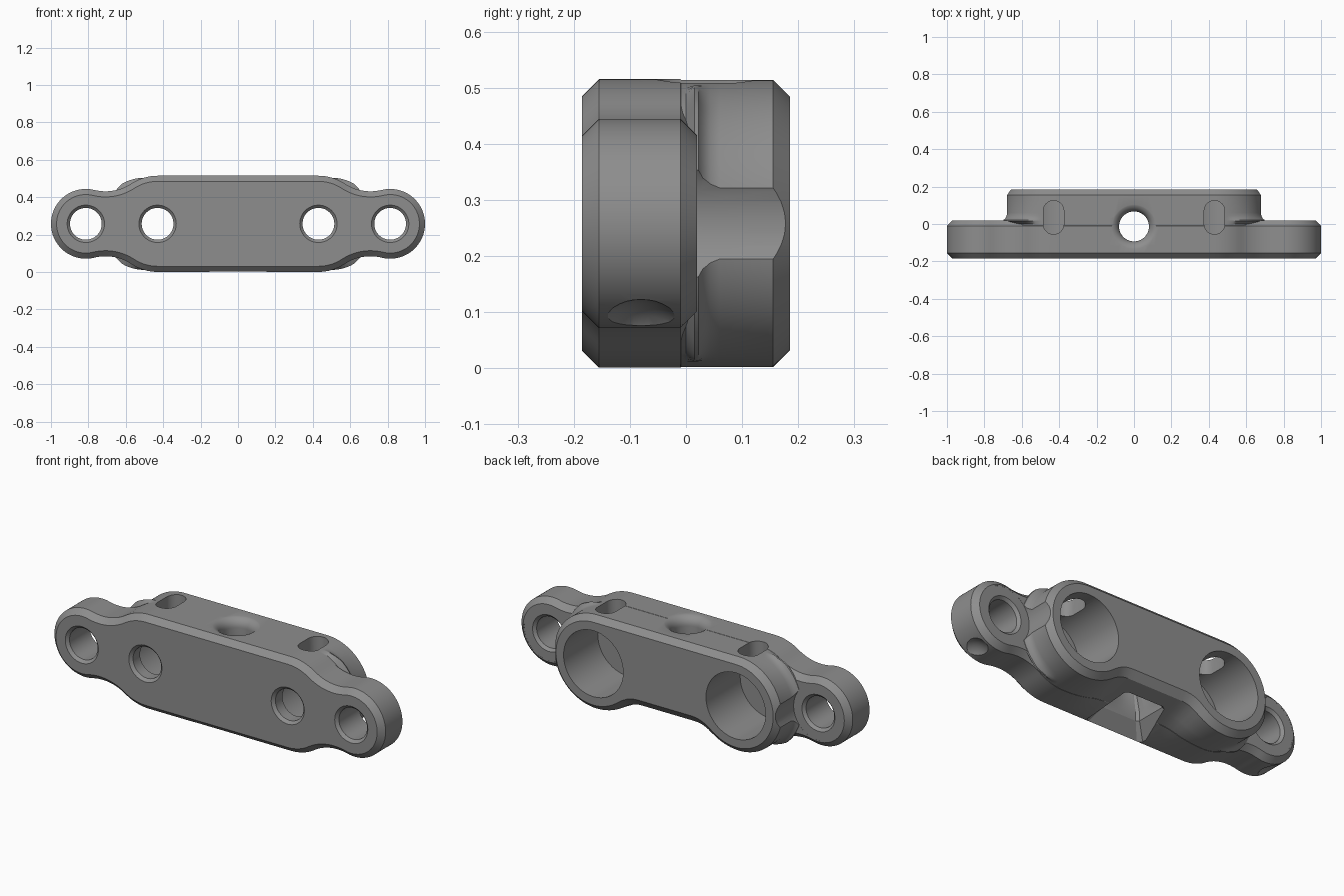
import bpy, bmesh
from math import sin, cos, pi, radians, atan2, sqrt
from mathutils import Vector

if "Cube" in bpy.data.objects:
    bpy.data.objects.remove(bpy.data.objects["Cube"])

CZ = 0.258                  # height of the long axis
EAR_X, EAR_R = 0.8135, 0.1865
BOSS_X, BOSS_R = 0.43, 0.257
BLEND_R = 0.25
CHAMFER = 0.03


def make_object(name, rings):
    """Closed solid lofted through rings of equal point count."""
    bm = bmesh.new()
    loops = [[bm.verts.new(p) for p in ring] for ring in rings]
    n = len(loops[0])
    for a, b in zip(loops, loops[1:]):
        for i in range(n):
            j = (i + 1) % n
            bm.faces.new((a[i], a[j], b[j], b[i]))
    bm.faces.new(loops[0][::-1])
    bm.faces.new(loops[-1])
    bmesh.ops.recalc_face_normals(bm, faces=bm.faces)
    mesh = bpy.data.meshes.new(name)
    bm.to_mesh(mesh)
    bm.free()
    obj = bpy.data.objects.new(name, mesh)
    bpy.context.collection.objects.link(obj)
    return obj


def combine(target, other, operation):
    mod = target.modifiers.new(operation, 'BOOLEAN')
    mod.operation, mod.object, mod.solver = operation, other, 'EXACT'
    bpy.ops.object.select_all(action='DESELECT')
    bpy.context.view_layer.objects.active = target
    target.select_set(True)
    bpy.ops.object.modifier_apply(modifier=mod.name)
    bpy.data.objects.remove(other)


def arc(cx, cz, r, a0, a1, n):
    return [Vector((cx + r * cos(a0 + (a1 - a0) * i / n),
                    cz + r * sin(a0 + (a1 - a0) * i / n))) for i in range(n + 1)]


def full_outline(quarter, n=32):
    """Mirror a quarter (tip to top tangent) into a closed outline about the axis."""
    left = [Vector((-p.x, p.y)) for p in quarter[::-1]]
    flat = [Vector((BOSS_X * (1 - 2 * i / n), BOSS_R)) for i in range(1, n)]
    upper = quarter + flat + left
    lower = [Vector((p.x, -p.y)) for p in upper[::-1][1:-1]]
    return upper + lower


def relief(x, z, y):
    """Raise the underside between the bosses, increasing toward the back."""
    gap = BOSS_X - abs(x)
    if z > -BOSS_R + 1e-4 or gap <= 0 or y < -0.115:
        return 0
    rise = BOSS_R - sqrt(max(0, BOSS_R ** 2 - min(gap, BOSS_R) ** 2))
    return rise / (1 + (rise / 0.1) ** 4) ** 0.25 * (y + 0.115) / 0.3


def section(outline, y, offset, flare=0):
    """Outline at depth y, grown by offset; flare widens only the ends."""
    pts = [Vector((p.x, p.y + relief(p.x, p.y, y))) for p in outline]
    ring = []
    for i, p in enumerate(pts):
        t = (pts[(i + 1) % len(pts)] - pts[i - 1]).normalized()
        grow = offset + flare * min(1, max(0, (abs(p.x) - 0.5) / 0.1))
        ring.append((p.x + t.y * grow, y, CZ + p.y - t.x * grow))
    return ring


# Outline of the plate: ear arc, concave blend arc, boss arc
a, b, d = EAR_R + BLEND_R, BOSS_R + BLEND_R, EAR_X - BOSS_X
u = (a * a - b * b + d * d) / (2 * d)
h = sqrt(a * a - u * u)
to_ear, to_boss = atan2(h, -u), atan2(h, d - u)
ear_quarter = (arc(EAR_X, 0, EAR_R, 0, to_ear, 22)
               + arc(EAR_X - u, h, BLEND_R, to_ear - pi, to_boss - pi, 14)[1:]
               + arc(BOSS_X, 0, BOSS_R, to_boss, pi / 2, 8)[1:])
plate_outline = full_outline(ear_quarter)
block_outline = full_outline(arc(BOSS_X, 0, BOSS_R, 0, pi / 2, 28))

# Front plate with ears
body = make_object("bracket_body", [section(plate_outline, y, o) for y, o in (
    (-0.185, -CHAMFER), (-0.155, 0), (-0.115, 0), (-0.01, 0), (0.02, -CHAMFER))])

# Rear block, filleted into the ears
skin = -0.001
block = make_object("rear_block", [section(block_outline, y, skin + o, f) for y, o, f in (
    (-0.15, 0, 0), (-0.115, 0, 0), (0, 0, 0), (0.015, 0, 0.03), (0.022, 0, 0.028),
    (0.03, 0, 0.014), (0.043, 0, 0.005), (0.06, 0, 0), (0.155, 0, 0),
    (0.185, -CHAMFER, 0))])
combine(body, block, 'UNION')


def lathe_y(x, profile, n=48):
    """Cutter turned about a front-to-back axis; profile holds (y, radius)."""
    return make_object("cutter", [[(x + r * cos(2 * pi * i / n), y, CZ + r * sin(2 * pi * i / n))
                                   for i in range(n)] for y, r in profile])


for side in (-1, 1):
    # Clearance around the ear bolts
    combine(body, lathe_y(side * EAR_X, [(0.0195, 0.15), (0.3, 0.15)]), 'DIFFERENCE')
    # Ear holes, chamfered at both ends
    combine(body, lathe_y(side * EAR_X, [(-0.2, 0.115), (-0.17, 0.085),
                                         (0.005, 0.085), (0.035, 0.115)]), 'DIFFERENCE')
    # Counterbored main holes
    combine(body, lathe_y(side * BOSS_X, [(-0.2, 0.115), (-0.17, 0.085), (-0.11, 0.085),
                                          (-0.11, 0.18), (0.25, 0.18)]), 'DIFFERENCE')
    # Slots from the top into the counterbores
    slot = arc(side * BOSS_X, 0.07, 0.055, 0, pi, 16) + arc(side * BOSS_X, 0, 0.055, pi, 2 * pi, 16)
    combine(body, make_object("cutter", [[(p.x, p.y, z) for p in slot] for z in (0.3, 0.6)]),
            'DIFFERENCE')
    # Shallow dimple under each ear
    ang, reach, r = radians(-62), EAR_R + 0.08, 0.1
    dimple = [[(side * (EAR_X + reach * cos(ang)) + r * sin(t) * cos(2 * pi * i / 32),
                -0.08 + r * cos(t),
                CZ + reach * sin(ang) + r * sin(t) * sin(2 * pi * i / 32)) for i in range(32)]
              for t in (pi * k / 24 for k in range(1, 24))]
    combine(body, make_object("cutter", dimple), 'DIFFERENCE')


# Vertical hole: bevelled square pocket below, blending to a flared round bore
def bore_ring(z, rx, ry, square, n=48):
    ring = []
    for i in range(n):
        c, s = cos(2 * pi * (i + 0.5) / n), sin(2 * pi * (i + 0.5) / n)
        k = 1 / max(abs(c), abs(s)) if square else 1
        ring.append((rx * c * k, -0.013 + ry * s * k, z))
    return ring


bore = [bore_ring(-0.05, 0.21, 0.18, True), bore_ring(0.075, 0.115, 0.095, True),
        bore_ring(0.12, 0.115, 0.095, True), bore_ring(0.24, 0.08, 0.08, False)]
for k in range(9):
    t = k / 8 * pi / 2
    r = 0.08 + 0.05 * (1 - cos(t))
    bore.append(bore_ring(2 * CZ - 0.05 + 0.05 * sin(t), r, r, False))
bore.append(bore_ring(0.6, 0.13, 0.13, False))
combine(body, make_object("cutter", bore), 'DIFFERENCE')

# Single grey finish
mat = bpy.data.materials.new("plain_grey")
mat.use_nodes = True
grey = (0.27, 0.27, 0.27, 1)
mat.diffuse_color = grey
mat.node_tree.nodes["Principled BSDF"].inputs["Base Color"].default_value = grey
body.data.materials.clear()
body.data.materials.append(mat)

bpy.ops.object.select_all(action='DESELECT')
bpy.context.view_layer.objects.active = body
body.select_set(True)
bpy.ops.object.shade_smooth_by_angle(angle=radians(28))
